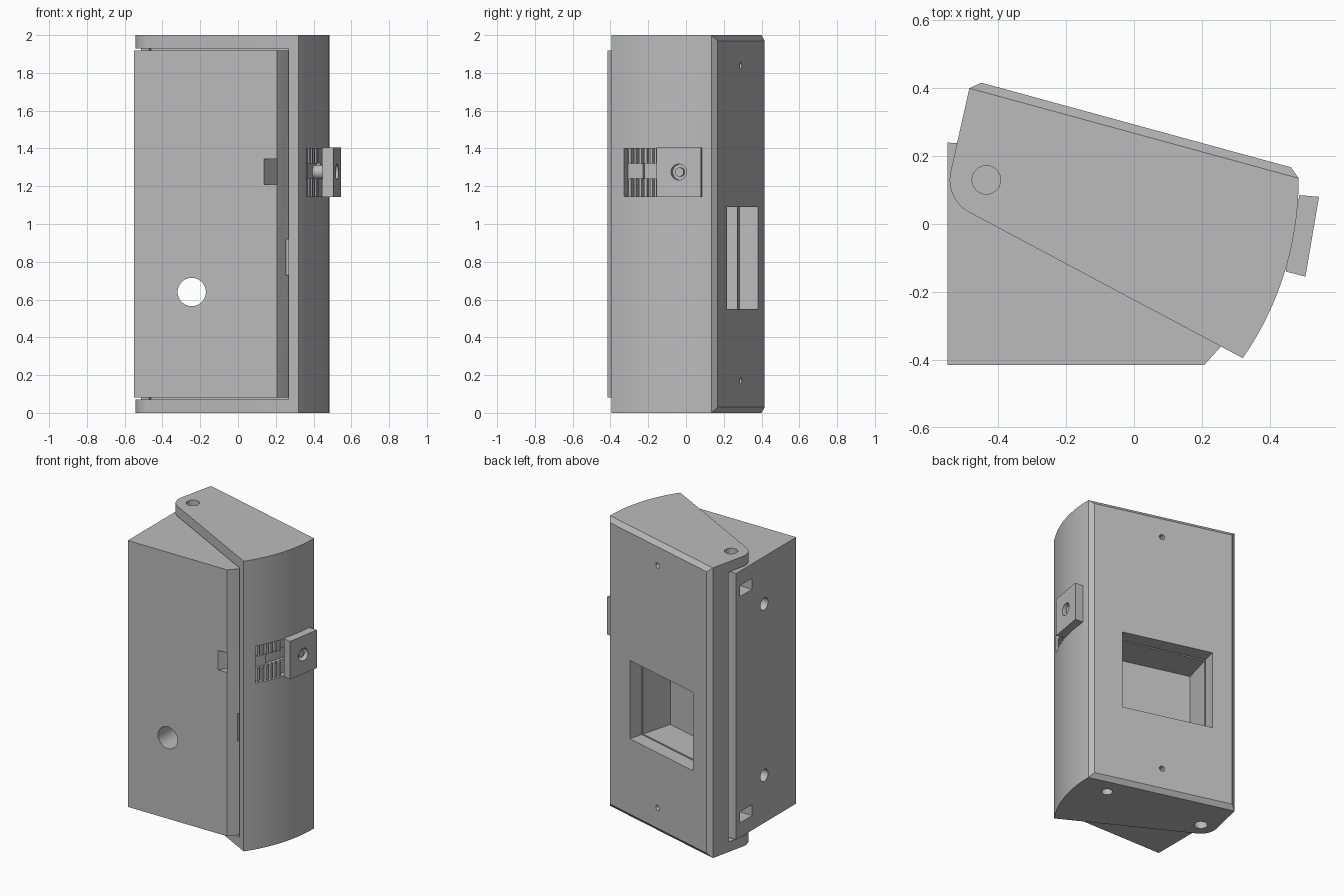
import bpy, bmesh
from math import radians, sin, cos
from mathutils import Vector, Matrix

cube = bpy.data.objects.get("Cube")
if cube:
    bpy.data.objects.remove(cube, do_unlink=True)

grey = bpy.data.materials.new("plain grey")
grey.use_nodes = True
COLOR = (0.5, 0.5, 0.5, 1)
grey.diffuse_color = COLOR
grey.node_tree.nodes["Principled BSDF"].inputs["Base Color"].default_value = COLOR

HINGE = Vector((-0.435, 0.13))
TILT = radians(-15.2)
BACK = Vector((-sin(TILT), cos(TILT), 0))     # outward direction of the back plate


def arc(r, a0, a1, n=24):
    """Points on a circle round the hinge axis."""
    angles = [radians(a0 + (a1 - a0) * i / n) for i in range(n + 1)]
    return [(HINGE.x + r * cos(a), HINGE.y + r * sin(a)) for a in angles]


def sector(r0, r1, a0, a1, n=12):
    return arc(r0, a0, a1, n) + arc(r1, a1, a0, n)


def finish(name, bm):
    bmesh.ops.recalc_face_normals(bm, faces=bm.faces)
    mesh = bpy.data.meshes.new(name)
    bm.to_mesh(mesh)
    bm.free()
    mesh.materials.append(grey)
    obj = bpy.data.objects.new(name, mesh)
    bpy.context.collection.objects.link(obj)
    return obj


def prism(name, points, z0, z1, back_bevel=None):
    bm = bmesh.new()
    base = bm.faces.new([bm.verts.new((x, y, z0)) for x, y in points])
    top = bmesh.ops.extrude_face_region(bm, geom=[base])["geom"]
    bmesh.ops.translate(bm, vec=(0, 0, z1 - z0),
                        verts=[v for v in top if isinstance(v, bmesh.types.BMVert)])
    bmesh.ops.recalc_face_normals(bm, faces=bm.faces)
    if back_bevel:
        face = max(bm.faces, key=lambda f: f.normal.dot(BACK))
        bmesh.ops.inset_region(bm, faces=[face], thickness=back_bevel[0],
                               depth=back_bevel[1], use_even_offset=True)
    return finish(name, bm)


def rod(name, start, end, r):
    start, end = Vector(start), Vector(end)
    axis = end - start
    place = Matrix.Translation((start + end) / 2) @ axis.to_track_quat("Z", "Y").to_matrix().to_4x4()
    bm = bmesh.new()
    bmesh.ops.create_cone(bm, cap_ends=True, segments=32, radius1=r, radius2=r,
                          depth=axis.length, matrix=place)
    return finish(name, bm)


def block(name, center, size, angle=0):
    bm = bmesh.new()
    place = Matrix.Translation(center) @ Matrix.Rotation(angle, 4, "Z") @ Matrix.Diagonal((*size, 1))
    bmesh.ops.create_cube(bm, size=1, matrix=place)
    return finish(name, bm)


def cut(obj, cutters):
    """Subtract the cutters and bake the result."""
    for c in cutters:
        c.hide_render = True
        mod = obj.modifiers.new("cut", "BOOLEAN")
        mod.operation, mod.solver, mod.object = "DIFFERENCE", "EXACT", c
    graph = bpy.context.evaluated_depsgraph_get()
    baked = bpy.data.meshes.new_from_object(obj.evaluated_get(graph))
    obj.modifiers.clear()
    obj.data = baked
    for c in cutters:
        bpy.data.objects.remove(c, do_unlink=True)


def window(depth):
    """Rectangular opening that runs inward from the back plate."""
    center = Vector((-0.022, 0.30, 0.82)) + BACK * (0.1 - depth) / 2
    return block("window_cutter", center, (0.616, depth + 0.1, 0.54), TILT)


# Swinging cover: hinge ears, curved edge and bevelled back plate
cover = prism("swing_cover",
              [(-0.485, 0.40)] + arc(0.108, 165, 242, 12) + arc(0.92, -34.8, 0.3),
              0, 2, (0.03, 0.025))
cavity = prism("cavity_cutter",
               [(-0.8, 0.20), (-0.52, 0.27), (-0.47, 0.28), (-0.46, 0.314)]
               + arc(0.86, -3.5, -50) + [(0, -0.8), (-0.8, -0.8)], 0.07, 1.93)
latch_angles = (-29.8, -4)
cutters = [
    cavity,
    window(0.2),
    prism("latch_recess", sector(0.88, 0.96, *latch_angles), 1.145, 1.40),
    prism("latch_slot", sector(0.82, 0.96, -24, -8), 1.24, 1.32),
    rod("bottom_hole", (0.28, 0.07, -0.1), (0.28, 0.07, 0.055), 0.035),
]
for z0, z1 in ((-0.1, 0.1), (1.9, 2.1)):
    cutters.append(rod("hinge_hole", (*HINGE, z0), (*HINGE, z1), 0.042))
for z in (0.17, 1.84):
    p = Vector((0.014, 0.29, z))
    cutters.append(rod("screw_hole", p + BACK * 0.1, p - BACK * 0.06, 0.018))
cut(cover, cutters)

# Inner housing, nested between the cover's end plates
housing = prism("inner_housing",
                [(-0.55, -0.415), (0.207, -0.415)] + arc(0.85, -34.2, -4)
                + [(-0.45, 0.298), (-0.455, 0.25), (-0.52, 0.238), (-0.55, 0.24)],
                0.082, 1.918)
cutters = [
    window(0.33),
    rod("front_hole", (-0.245, -0.6, 0.64), (-0.245, 0.2, 0.64), 0.075),
    prism("corner_notch", [(0.135, -0.42), (0.206, -0.42), (0.206, -0.32)], 1.21, 1.345),
    block("chamfer_slot", (0.26, -0.352, 0.825), (0.014, 0.03, 0.19)),
]
for z in (0.22, 1.78):
    cutters.append(block("side_slot", (-0.53, 0.13, z), (0.16, 0.13, 0.075)))
for z in (0.41, 1.59):
    cutters.append(rod("side_hole", (-0.6, -0.066, z), (-0.4, -0.066, z), 0.042))
cut(housing, cutters)

# Grip ribs above and below the latch slot
ribs = []
for i in range(6):
    a = -28.6 + i * 2
    for z0, z1 in ((1.145, 1.24), (1.32, 1.40)):
        ribs.append(prism("latch_rib", sector(0.875, 0.908, a, a + 0.9, 2), z0, z1))

# Sliding latch: drilled button on a stem
out = Vector((0.986, -0.168, 0))
face = Vector((0.525, -0.038, 1.275))
button = prism("latch_button", [(0.505, -0.155), (0.545, 0.08), (0.487, 0.085), (0.447, -0.14)],
               1.143, 1.405)
cut(button, [rod("button_hole", face + out * 0.1, face - out * 0.05, 0.042)])
stem = rod("latch_stem", face - out * 0.045, face - out * 0.14, 0.038)
screw = rod("latch_screw", face - out * 0.015, face - out * 0.06, 0.024)

# Smooth curved walls, keep edges sharp
bpy.ops.object.select_all(action="DESELECT")
for obj in (cover, housing, button, stem, screw):
    obj.select_set(True)
bpy.context.view_layer.objects.active = cover
bpy.ops.object.shade_smooth_by_angle(angle=radians(30))
